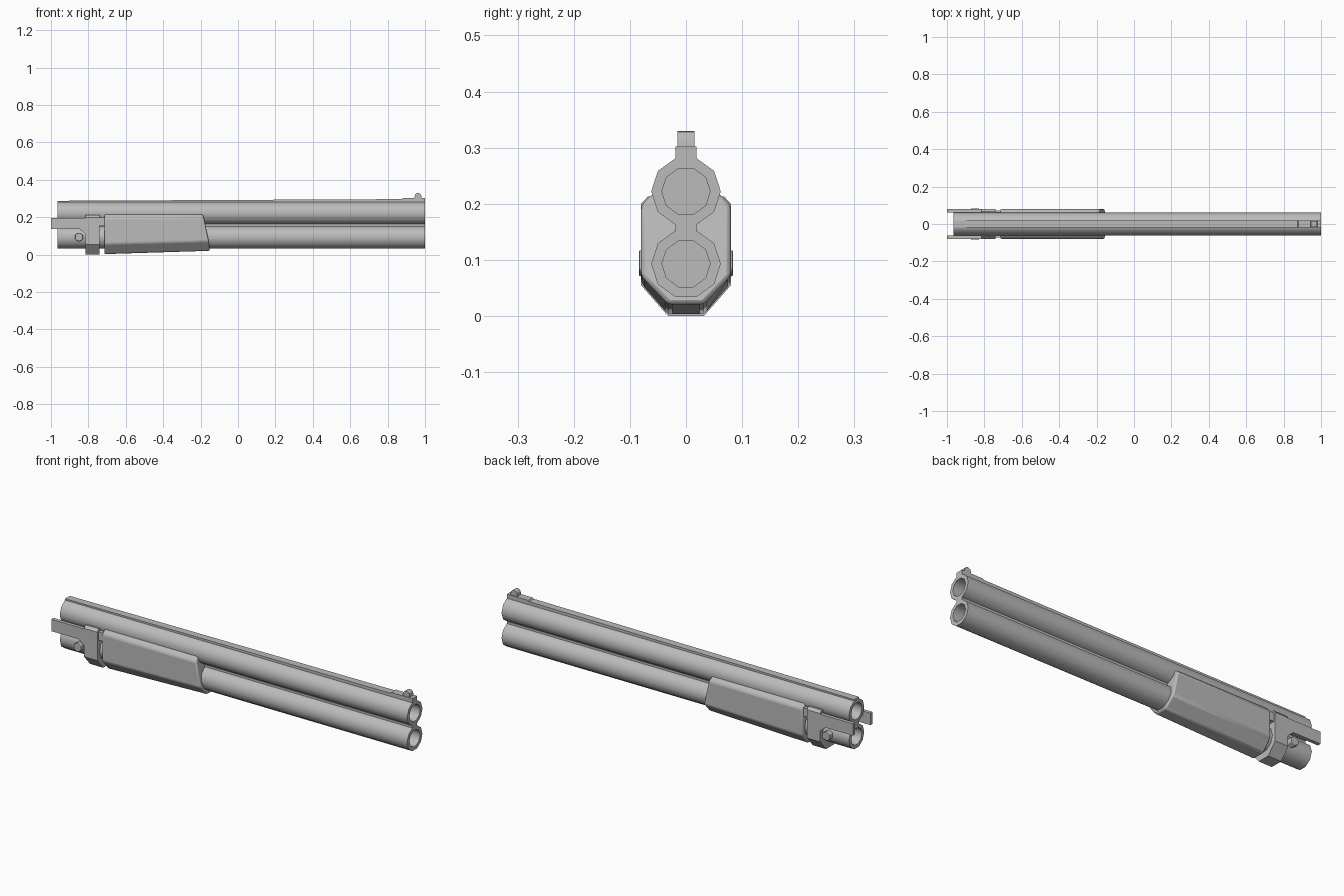
import bpy, bmesh, math
from mathutils import Vector

cube = bpy.data.objects.get("Cube")
if cube:
    bpy.data.objects.remove(cube)

steel = bpy.data.materials.new("grey steel")
steel.use_nodes = True
GREY = (0.5, 0.5, 0.5, 1)
steel.diffuse_color = GREY
steel.node_tree.nodes["Principled BSDF"].inputs["Base Color"].default_value = GREY

UPPER, LOWER = 0.222, 0.093
REAR, MUZZLE = -0.965, 1.0


def finish(name, bm, smooth=30, bevel=0):
    bmesh.ops.recalc_face_normals(bm, faces=bm.faces)
    mesh = bpy.data.meshes.new(name)
    bm.to_mesh(mesh)
    bm.free()
    mesh.materials.append(steel)
    obj = bpy.data.objects.new(name, mesh)
    bpy.context.collection.objects.link(obj)
    if bevel:
        mod = obj.modifiers.new("Soft edges", 'BEVEL')
        mod.width, mod.segments, mod.limit_method = bevel, 2, 'ANGLE'
    if smooth:
        bpy.ops.object.select_all(action='DESELECT')
        obj.select_set(True)
        bpy.context.view_layer.objects.active = obj
        bpy.ops.object.shade_smooth_by_angle(angle=math.radians(smooth))
    return obj


def loft(name, rings, **kw):
    """Closed solid through rings of equal point count."""
    bm = bmesh.new()
    loops = [[bm.verts.new(p) for p in ring] for ring in rings]
    for a, b in zip(loops, loops[1:]):
        n = len(a)
        for i in range(n):
            j = (i + 1) % n
            bm.faces.new((a[i], a[j], b[j], b[i]))
    bm.faces.new(loops[0])
    bm.faces.new(loops[-1])
    return finish(name, bm, **kw)


def box(name, x, y, z, **kw):
    corners = [(y[0], z[0]), (y[1], z[0]), (y[1], z[1]), (y[0], z[1])]
    return loft(name, [[(px, a, b) for a, b in corners] for px in x], **kw)


def mirrored(half):
    """Right half of a (y, z) outline, bottom to top, made whole."""
    return half + [(-y, z) for y, z in reversed(half)]


def decagon(radius, x, z):
    return [(x, radius * math.cos(i * math.pi / 5), z + radius * math.sin(i * math.pi / 5))
            for i in range(10)]


# Barrels: hollow ten-sided tubes, closed midway along the bore
for name, z in (("upper_barrel", UPPER), ("lower_barrel", LOWER)):
    loft(name, [decagon(0.043, 0, z), decagon(0.043, MUZZLE, z), decagon(0.062, MUZZLE, z),
                decagon(0.062, REAR, z), decagon(0.043, REAR, z), decagon(0.043, -0.02, z)],
         smooth=40)

# Web joining the barrels and the tapering rib on top
box("barrel_web", (REAR, MUZZLE), (-0.019, 0.019), (0.148, 0.167), smooth=0)
rib = [(REAR, 0.288), (0.875, 0.297), (0.88, 0.302), (MUZZLE, 0.302)]
loft("top_rib", [[(x, -0.019, 0.275), (x, 0.019, 0.275), (x, 0.019, z), (x, -0.019, z)]
                 for x, z in rib], smooth=0)

# Front sight with a rounded top
sight = [(0.945, 0.298)] + [(0.963 - 0.018 * math.cos(a * math.pi / 6),
                             0.312 + 0.018 * math.sin(a * math.pi / 6))
                            for a in range(7)] + [(0.981, 0.298)]
loft("front_sight", [[(x, y, z) for x, z in sight] for y in (-0.015, 0.015)])

# Fore-end: faceted grip, belly rising and nose slanting toward the muzzle
grip_half = [(0.032, 0.003), (0.08, 0.058), (0.08, 0.196), (0.061, 0.217)]


def grip_ring(front):
    ring = []
    for y, z in mirrored(grip_half):
        lift = 0.018 * (1 - z / 0.217)
        x = -0.715 if not front else -0.15 - 0.038 * (z / 0.217) ** 1.5
        ring.append((x, y, z + lift * front))
    return ring


loft("fore_end", [grip_ring(0), grip_ring(1)], bevel=0.008)

# Hinge block behind the fore-end and the neck between them
block = mirrored([(0.032, 0.0), (0.08, 0.055), (0.08, 0.2), (0.068, 0.213)])
loft("hinge_block", [[(x, y, z) for y, z in block] for x in (-0.815, -0.74)], smooth=0)
box("hinge_neck", (-0.75, -0.7), (-0.072, 0.072), (0.157, 0.2), smooth=0)

# Side arms, each with a chamfered inner corner, and hinge pins
arm = [(-1.0, 0.136), (-0.845, 0.136), (-0.815, 0.11), (-0.79, 0.11),
       (-0.79, 0.197), (-1.0, 0.197)]
hexagon = [(-0.85 + 0.024 * math.sin(i * math.pi / 3), 0.094 + 0.024 * math.cos(i * math.pi / 3))
           for i in range(6)]
for side, s in (("right", -1), ("left", 1)):
    loft(side + "_arm", [[(x, s * y, z) for x, z in arm] for y in (0.062, 0.08)], smooth=0)
    loft(side + "_hinge_pin", [[(x, s * y, z) for x, z in hexagon] for y in (0.04, 0.084)],
         smooth=0, bevel=0.003)
